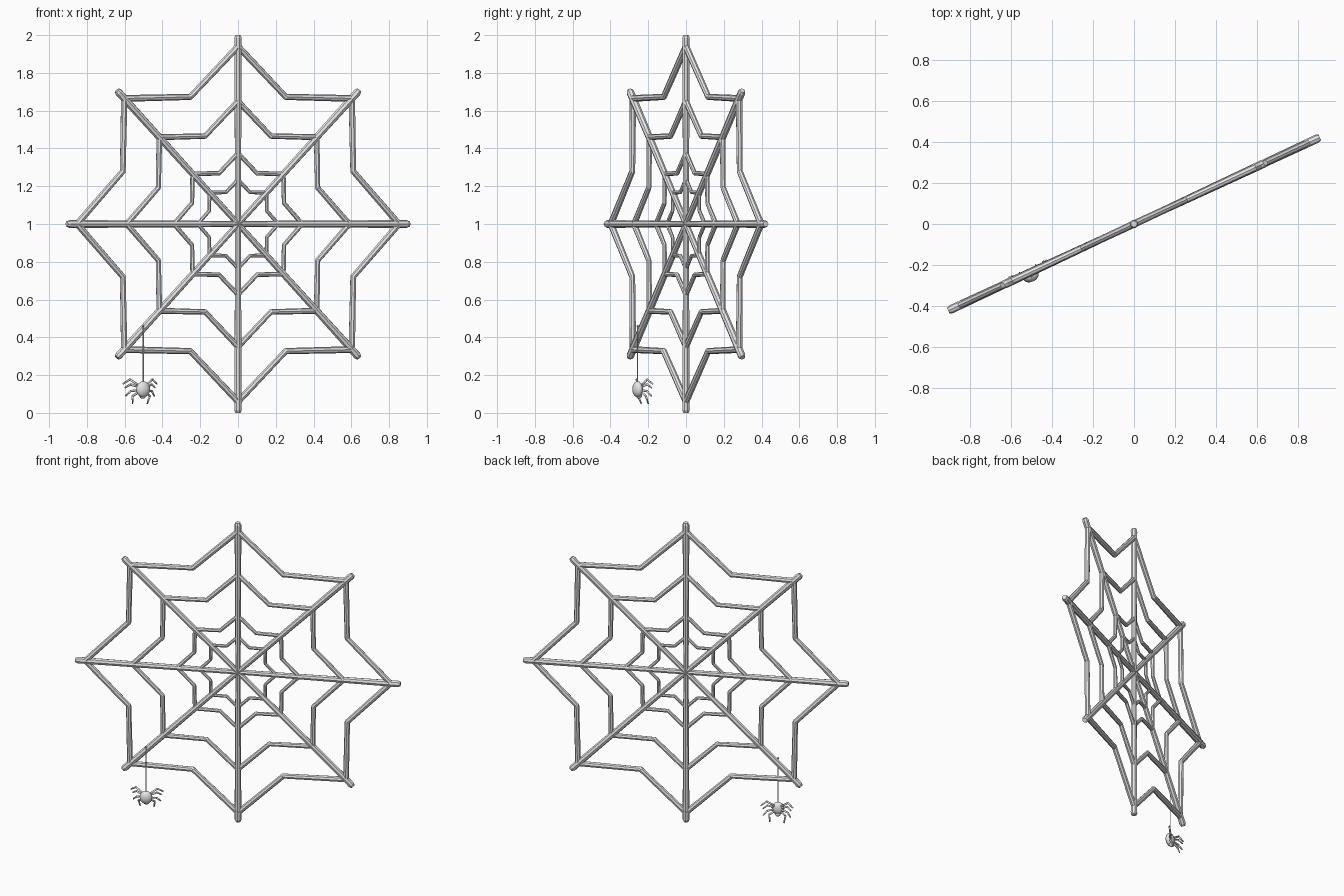
import bpy, bmesh, math
from mathutils import Vector, Matrix

if "Cube" in bpy.data.objects:
    bpy.data.objects.remove(bpy.data.objects["Cube"], do_unlink=True)

grey = bpy.data.materials.new("light grey")
grey.use_nodes = True
grey.diffuse_color = (0.8, 0.8, 0.8, 1)
grey.node_tree.nodes["Principled BSDF"].inputs["Base Color"].default_value = (0.8, 0.8, 0.8, 1)

# The web stands upright, turned about the vertical axis
PLACE = Matrix.Translation((0, 0, 1)) @ Matrix.Rotation(math.radians(25), 4, "Z")


def flat(u, v, depth=0.0):
    return Vector((u, depth, v))


def polar(radius, angle):
    return flat(radius * math.sin(angle), radius * math.cos(angle))


def rod(bm, a, b, r1, r2, sides=8):
    """Straight tapered bar from a to b."""
    d = b - a
    m = Matrix.Translation((a + b) / 2) @ d.to_track_quat("Z", "Y").to_matrix().to_4x4()
    bmesh.ops.create_cone(bm, cap_ends=True, segments=sides, radius1=r1,
                          radius2=r2, depth=d.length, matrix=m)


def ball(bm, centre, size, segments=16):
    m = Matrix.Translation(centre) @ Matrix.Diagonal((*size, 1))
    bmesh.ops.create_uvsphere(bm, u_segments=segments, v_segments=segments // 2 + 2,
                              radius=1, matrix=m)


def finish(bm, name, smooth=False):
    mesh = bpy.data.meshes.new(name)
    bm.transform(PLACE)
    bm.to_mesh(mesh)
    bm.free()
    mesh.materials.append(grey)
    for p in mesh.polygons:
        p.use_smooth = smooth
    obj = bpy.data.objects.new(name, mesh)
    bpy.context.collection.objects.link(obj)


# Eight spokes with bevelled tips
STEP = math.tau / 8
for i in range(8):
    bm = bmesh.new()
    rod(bm, polar(0, 0), polar(0.985, i * STEP), 0.016, 0.021)
    rod(bm, polar(0.985, i * STEP), polar(1, i * STEP), 0.021, 0.015)
    finish(bm, f"spoke_{i + 1}")

# Four rings of threads, each sagging inward between the spokes
for n, (radius, thick) in enumerate([(0.94, 0.018), (0.65, 0.016), (0.375, 0.013), (0.235, 0.011)]):
    bm = bmesh.new()
    for i in range(8):
        middle = polar(radius * 0.775, (i + 0.5) * STEP)
        for k in (i, i + 1):
            rod(bm, polar(radius, k * STEP), middle, thick, thick * 0.9)
        ball(bm, middle, [thick * 0.9] * 3, 8)
    finish(bm, f"web_ring_{n + 1}")

# Spider hanging on a thread in front of the lower right spoke
U, V, FRONT = -0.563, -0.875, -0.02
bm = bmesh.new()
rod(bm, flat(U, V, FRONT), flat(U, -0.54, FRONT), 0.003, 0.003, 6)
ball(bm, flat(U, -0.54, FRONT), [0.006] * 3, 8)
finish(bm, "hanging_thread")

bm = bmesh.new()
ball(bm, flat(U, V, FRONT), (0.039, 0.026, 0.042))
ball(bm, flat(U, V - 0.034, FRONT + 0.008), (0.018, 0.016, 0.016))
finish(bm, "spider_body", True)

# Knee and foot of each leg, mirrored to both sides
LEGS = [((0.066, 0.052), (0.1, 0.028)), ((0.062, 0.026), (0.088, 0.008)),
        ((0.062, -0.01), (0.085, -0.036)), ((0.05, -0.035), (0.043, -0.077))]
for side, label in ((1, "left"), (-1, "right")):
    bm = bmesh.new()
    for knee, foot in LEGS:
        hip = flat(U + side * 0.012, V + knee[1] * 0.3, FRONT + 0.01)
        bend = flat(U + side * knee[0], V + knee[1], FRONT + 0.025)
        tip = flat(U + side * foot[0], V + foot[1], FRONT + 0.042)
        rod(bm, hip, bend, 0.006, 0.006, 6)
        rod(bm, bend, tip, 0.006, 0.004, 6)
        ball(bm, bend, [0.006] * 3, 6)
    finish(bm, f"spider_legs_{label}", True)
